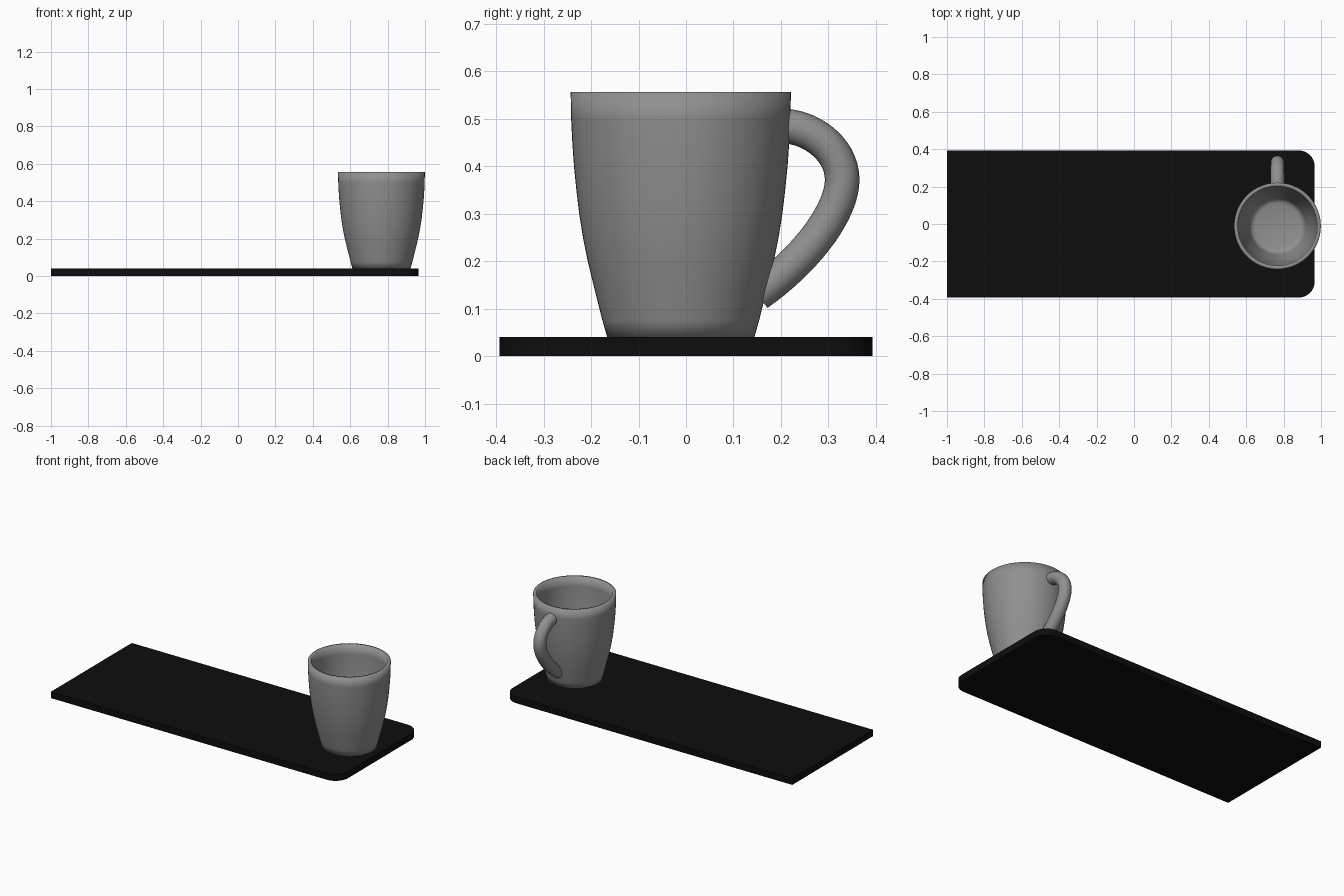
import bpy, bmesh, math
from mathutils import Vector
from mathutils.geometry import interpolate_bezier

if "Cube" in bpy.data.objects:
    bpy.data.objects.remove(bpy.data.objects["Cube"])

CX, CY = 0.767, -0.011      # cup axis
TOP = 0.04                  # board thickness


def material(name, rgb):
    m = bpy.data.materials.new(name)
    m.diffuse_color = (*rgb, 1)
    m.use_nodes = True
    m.node_tree.nodes["Principled BSDF"].inputs["Base Color"].default_value = m.diffuse_color
    return m


def finish(bm, name, mat, smooth):
    bmesh.ops.recalc_face_normals(bm, faces=bm.faces)
    me = bpy.data.meshes.new(name)
    bm.to_mesh(me)
    bm.free()
    me.materials.append(mat)
    for p in me.polygons:
        p.use_smooth = smooth
    ob = bpy.data.objects.new(name, me)
    bpy.context.collection.objects.link(ob)
    return ob


def bridge(bm, rings):
    n = len(rings[0])
    for a, b in zip(rings, rings[1:]):
        for i in range(n):
            j = (i + 1) % n
            bm.faces.new((a[i], a[j], b[j], b[i]))


black = material("black", (0.004, 0.004, 0.004))
grey = material("grey", (0.28, 0.28, 0.28))

# Board: square corners on the left, rounded corners on the right
XR, YH, R = 0.966, 0.393, 0.085
outline = [(-1, YH), (-1, -YH)]
for cy, start in ((-YH + R, -90), (YH - R, 0)):
    for k in range(13):
        a = math.radians(start + k * 7.5)
        outline.append((XR - R + R * math.cos(a), cy + R * math.sin(a)))
bm = bmesh.new()
base = bm.faces.new([bm.verts.new((x, y, 0)) for x, y in outline])
ext = bmesh.ops.extrude_face_region(bm, geom=[base])
bmesh.ops.translate(bm, vec=(0, 0, TOP),
                    verts=[v for v in ext["geom"] if isinstance(v, bmesh.types.BMVert)])
finish(bm, "board", black, False)

# Cup: outer wall, rim, inner wall and floor, turned around the axis
outer = [(0.155, TOP), (0.165, 0.075), (0.173, 0.107), (0.184, 0.15), (0.196, 0.20),
         (0.206, 0.25), (0.214, 0.30), (0.220, 0.35), (0.225, 0.40), (0.2285, 0.45),
         (0.231, 0.50), (0.232, 0.557)]
WALL = 0.02
inner = [(r - WALL, z) for r, z in reversed(outer) if z > 0.1]
profile = [(0.12, TOP)] + outer + inner + [(0.147, 0.082), (0.136, 0.068), (0.12, 0.063)]
SEG = 64
bm = bmesh.new()
rings = [[bm.verts.new((CX + r * math.cos(2 * math.pi * i / SEG),
                        CY + r * math.sin(2 * math.pi * i / SEG), z))
          for i in range(SEG)] for r, z in profile]
bridge(bm, rings)
bm.faces.new(rings[0])
bm.faces.new(rings[-1])
finish(bm, "cup", grey, True)


# Handle: round tube along a curve, ends kept inside the cup wall
def wall_radius(z):
    for (r0, z0), (r1, z1) in zip(outer, outer[1:]):
        if z <= z1:
            return r0 + (r1 - r0) * (z - z0) / (z1 - z0)
    return outer[-1][0]


def yz(y, z):
    return Vector((0, y, z))


upper = interpolate_bezier(yz(0.205, 0.485), yz(0.265, 0.483), yz(0.329, 0.435), yz(0.329, 0.372), 16)
lower = interpolate_bezier(yz(0.329, 0.372), yz(0.329, 0.305), yz(0.255, 0.205), yz(0.150, 0.131), 18)
path = upper + lower[1:]
TUBE, SIDES = 0.0365, 20
bm = bmesh.new()
rings = []
for i, p in enumerate(path):
    t = (path[min(i + 1, len(path) - 1)] - path[max(i - 1, 0)]).normalized()
    n = Vector((0, -t.z, t.y))
    ring = []
    for k in range(SIDES):
        a = 2 * math.pi * k / SIDES
        q = p + n * (TUBE * math.cos(a)) + Vector((TUBE * math.sin(a), 0, 0))
        radial = Vector((q.x, q.y - CY))
        limit = wall_radius(q.z) - WALL / 2
        if radial.length < limit:
            q.y = CY + math.sqrt(limit ** 2 - q.x ** 2)
        ring.append(bm.verts.new((CX + q.x, q.y, q.z)))
    rings.append(ring)
bridge(bm, rings)
finish(bm, "handle", grey, True)
